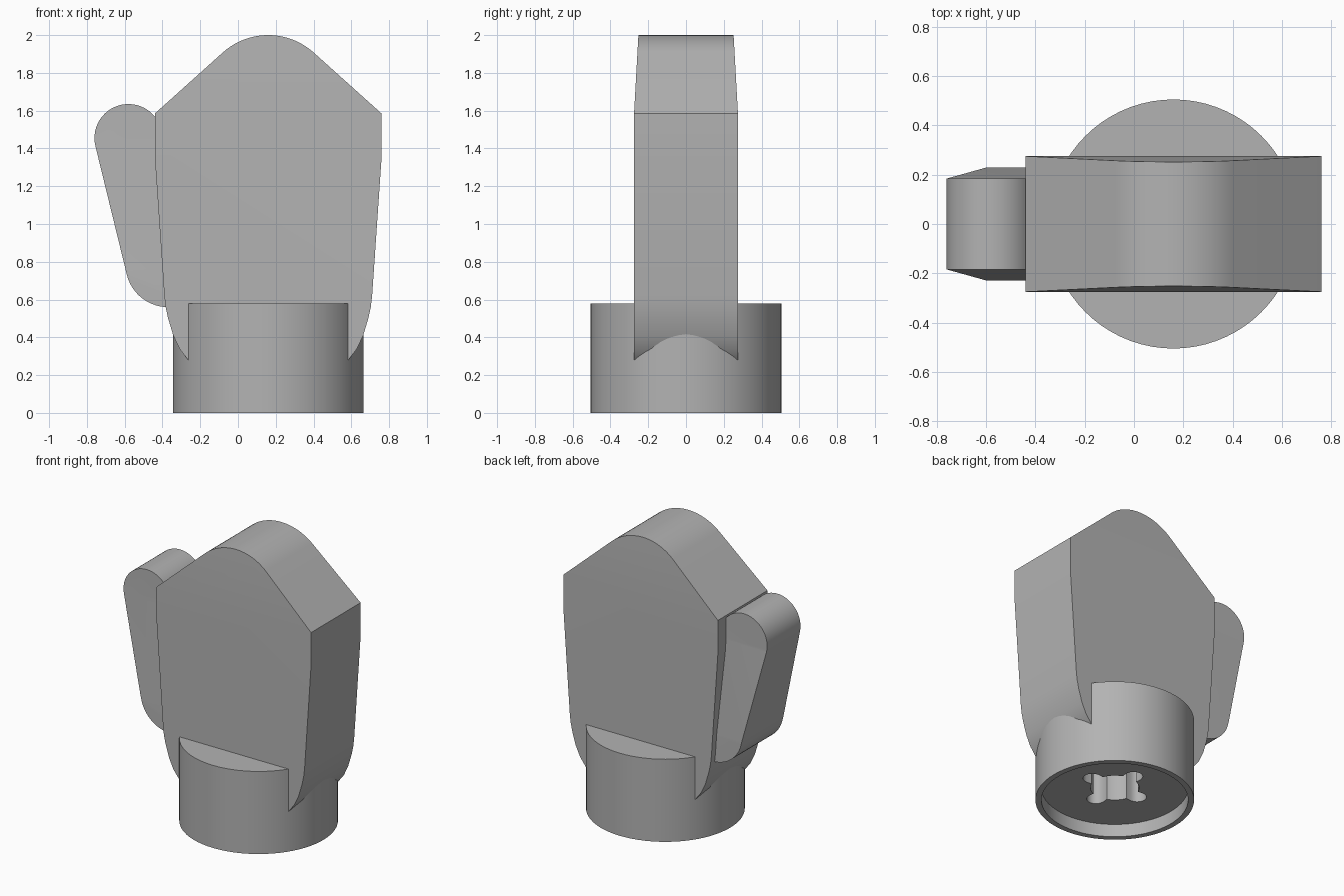
import bpy, bmesh
from math import sin, cos, radians, sqrt, pi
from mathutils import Matrix

if "Cube" in bpy.data.objects:
    bpy.data.objects.remove(bpy.data.objects["Cube"])

grey = bpy.data.materials.new("light grey")
grey.use_nodes = True
COLOR = (0.45, 0.45, 0.45, 1)
grey.diffuse_color = COLOR
grey.node_tree.nodes["Principled BSDF"].inputs["Base Color"].default_value = COLOR

AXIS_X = 0.16  # centre line of the hand and wrist


def arc(cx, cy, r, start, end, steps):
    angles = [radians(start + (end - start) * i / steps) for i in range(steps + 1)]
    return [(cx + r * cos(a), cy + r * sin(a)) for a in angles]


def prism(name, outline, low, high):
    """Extrude a flat outline upwards along z."""
    bm = bmesh.new()
    face = bm.faces.new([bm.verts.new((x, y, low)) for x, y in outline])
    ext = bmesh.ops.extrude_face_region(bm, geom=[face])
    for v in ext["geom"]:
        if isinstance(v, bmesh.types.BMVert):
            v.co.z = high
    bmesh.ops.recalc_face_normals(bm, faces=bm.faces)
    mesh = bpy.data.meshes.new(name)
    bm.to_mesh(mesh)
    bm.free()
    mesh.materials.append(grey)
    obj = bpy.data.objects.new(name, mesh)
    bpy.context.collection.objects.link(obj)
    return obj


def slab(name, outline, z0, depth0, z1, depth1):
    """Stand an x-z outline upright; its half depth tapers between z0 and z1."""
    obj = prism(name, outline, -1, 1)
    bm = bmesh.new()
    bm.from_mesh(obj.data)
    bm.transform(Matrix.Rotation(pi / 2, 4, "X"))
    for z in (z0, z1):
        bmesh.ops.bisect_plane(bm, geom=bm.verts[:] + bm.edges[:] + bm.faces[:],
                               dist=0.0005, plane_co=(0, 0, z), plane_no=(0, 0, 1))
    for v in bm.verts:
        t = min(max((v.co.z - z0) / (z1 - z0), 0), 1)
        v.co.y *= depth0 + (depth1 - depth0) * t
    bm.to_mesh(obj.data)
    bm.free()
    return obj


def activate(obj):
    bpy.ops.object.select_all(action="DESELECT")
    obj.select_set(True)
    bpy.context.view_layer.objects.active = obj


def cut(obj, cutter):
    mod = obj.modifiers.new("cut", "BOOLEAN")
    mod.operation = "DIFFERENCE"
    mod.solver = "EXACT"
    mod.object = cutter
    activate(obj)
    bpy.ops.object.modifier_apply(modifier=mod.name)


# Hand: pointed top with a rounded tip, sides curving in to the wrist
side = [(0.34, 0.21), (0.424, 0.28), (0.47, 0.34), (0.503, 0.41), (0.53, 0.5),
        (0.543, 0.56), (0.55, 0.62), (0.6, 1.35), (0.6, 1.585)]
hand_outline = [(AXIS_X + x, z) for x, z in side]
hand_outline += arc(AXIS_X, 1.64, 0.36, 48.4, 131.6, 24)
hand_outline += [(AXIS_X - x, z) for x, z in reversed(side)]
hand = slab("hand", hand_outline, 1.585, 0.275, 2.0, 0.252)

# Thumb: rounded top and bottom, buried in the side of the hand
thumb_outline = arc(-0.58, 1.455, 0.18, 35, 194, 24)
thumb_outline += arc(-0.37, 0.785, 0.225, 194, 270, 14)
thumb_outline += [(-0.3, 0.6), (-0.3, 1.5)]
thumb = slab("thumb", thumb_outline, 0.76, 0.23, 1.42, 0.185)

# Wrist: round cuff with a shallow recess underneath
wrist = prism("wrist", arc(AXIS_X, 0, 0.505, 0, 355, 71), 0, 0.58)
recess = prism("recess_cutter", arc(AXIS_X, 0, 0.467, 0, 355, 71), -0.1, 0.09)

# Socket: round hole with four rounded lobes
HOLE, LOBE, REACH = 0.155, 0.06, 0.185
socket_outline = []
for i in range(120):
    angle = radians(3 * i)
    off = (angle + pi / 4) % (pi / 2) - pi / 4
    r = HOLE
    if abs(REACH * sin(off)) < LOBE:
        r = REACH * cos(off) + sqrt(LOBE ** 2 - (REACH * sin(off)) ** 2)
    socket_outline.append((AXIS_X + r * cos(angle), r * sin(angle)))
socket = prism("socket_cutter", socket_outline, -0.1, 0.5)

cut(wrist, recess)
cut(wrist, socket)
cut(hand, socket)
for cutter in (recess, socket):
    bpy.data.objects.remove(cutter)

for part in (hand, thumb, wrist):
    activate(part)
    bpy.ops.object.shade_smooth_by_angle(angle=radians(30))
